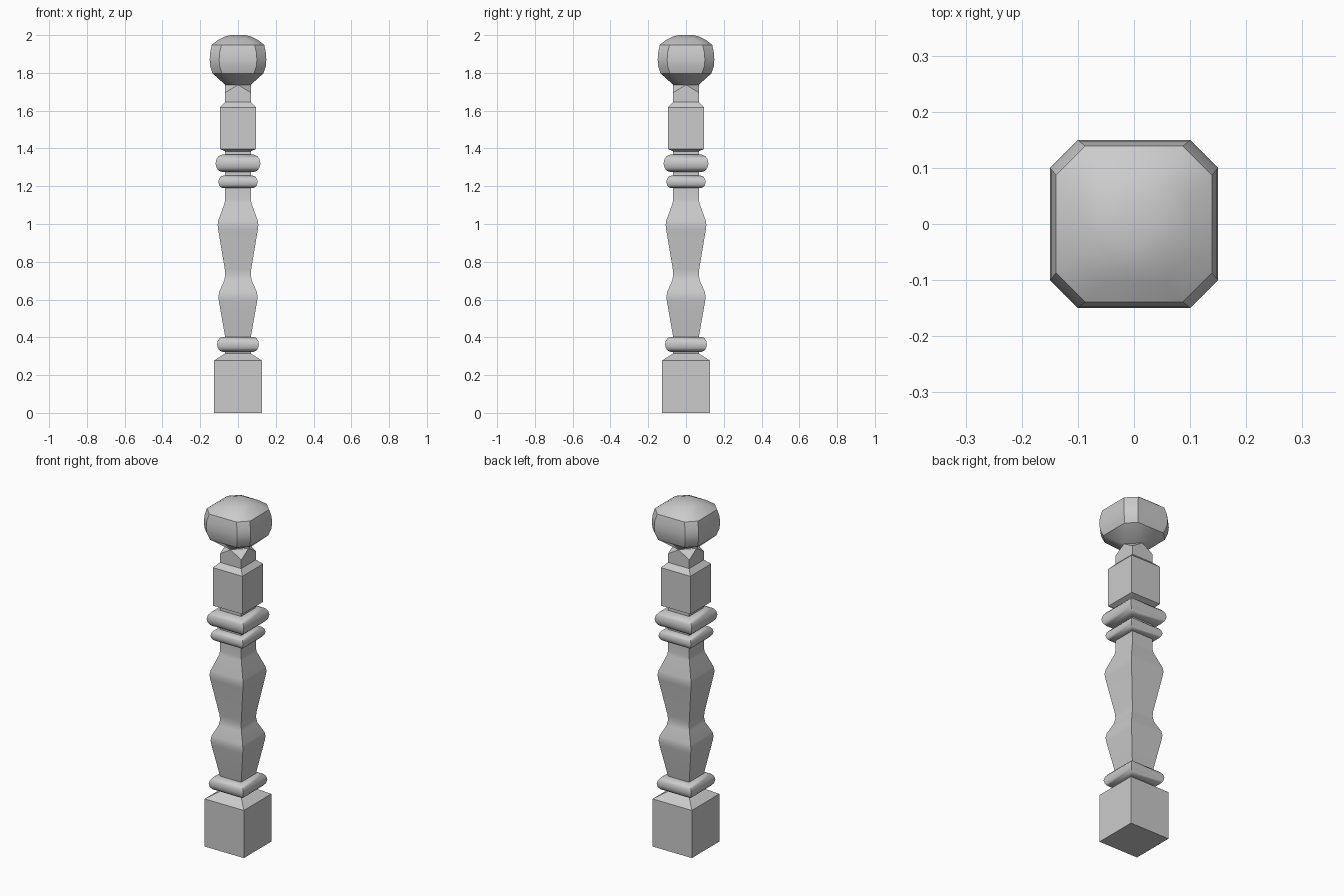
import bpy, bmesh

if "Cube" in bpy.data.objects:
    bpy.data.objects.remove(bpy.data.objects["Cube"])

def loft(name, rings, cap_bottom=False, cap_top=False, angle=0.5):
    """Loft rings (z, half width, half flat length); flat = width gives a square, 0 a diamond."""
    bm = bmesh.new()
    loops = []
    for z, w, c in rings:
        pts = [(w, -c), (w, c), (c, w), (-c, w), (-w, c), (-w, -c), (-c, -w), (c, -w)]
        loops.append([bm.verts.new((x, y, z)) for x, y in pts])
    for a, b in zip(loops, loops[1:]):
        for i in range(8):
            j = (i + 1) % 8
            bm.faces.new((a[i], a[j], b[j], b[i]))
    if cap_bottom:
        bm.faces.new(loops[0][::-1])
    if cap_top:
        bm.faces.new(loops[-1])
    bmesh.ops.remove_doubles(bm, verts=bm.verts, dist=0.0001)
    bmesh.ops.recalc_face_normals(bm, faces=bm.faces)
    me = bpy.data.meshes.new(name)
    bm.to_mesh(me)
    bm.free()
    ob = bpy.data.objects.new(name, me)
    bpy.context.collection.objects.link(ob)
    bpy.ops.object.select_all(action='DESELECT')
    ob.select_set(True)
    bpy.context.view_layer.objects.active = ob
    bpy.ops.object.shade_smooth_by_angle(angle=angle)
    return ob

def square(profile):
    return [(z, w, w) for z, w in profile]

def collar(name, z0, z1, w, neck=0.068):
    """Square collar with a rounded edge profile."""
    r = min((z1 - z0) / 2, w - neck)
    m, h = (z0 + z1) / 2, (z1 - z0) / 2
    prof = [(z0, neck)]
    for s, k in ((-1, 0.0), (-0.85, 0.5), (-0.5, 0.85), (0, 1), (0.5, 0.85), (0.85, 0.5), (1, 0.0)):
        prof.append((m + s * h, w - r * 0.75 + k * r * 0.75))
    prof.append((z1, neck))
    return loft(name, square(prof), angle=0.75)

N = 0.068

# Square foot with sloped shoulder
loft("base_block", square([(0, 0.126), (0.277, 0.126), (0.315, N), (0.325, N)]), cap_bottom=True)

# Rounded collars
collar("lower_collar", 0.323, 0.403, 0.111)
collar("small_upper_collar", 1.19, 1.256, 0.104)
collar("large_upper_collar", 1.275, 1.367, 0.119)

# Double-bellied square shaft
loft("shaft", square([(0.403, N), (0.59, 0.101), (0.615, 0.104), (0.64, 0.1), (0.7, 0.073),
                      (0.73, 0.068), (0.76, 0.07), (0.97, 0.105), (0.995, 0.108), (1.02, 0.104),
                      (1.11, 0.071), (1.13, N), (1.19, N)]))

# Neck between the two upper collars
loft("collar_neck", square([(1.256, N), (1.275, N)]))

# Upper block, its neck turning from square to diamond under the finial
loft("upper_block", square([(1.367, N), (1.385, N), (1.397, 0.095), (1.618, 0.095),
                            (1.645, N), (1.695, N)]) + [(1.737, N, 0)])

# Faceted ball finial
loft("ball_finial", [(1.737, N, 0), (1.798, 0.135, 0.085), (1.835, 0.147, 0.097),
                     (1.87, 0.15, 0.1), (1.91, 0.147, 0.097), (1.948, 0.139, 0.087),
                     (1.975, 0.105, 0.055), (1.992, 0.07, 0.025), (2.0, 0.04, 0)],
     cap_top=True)
